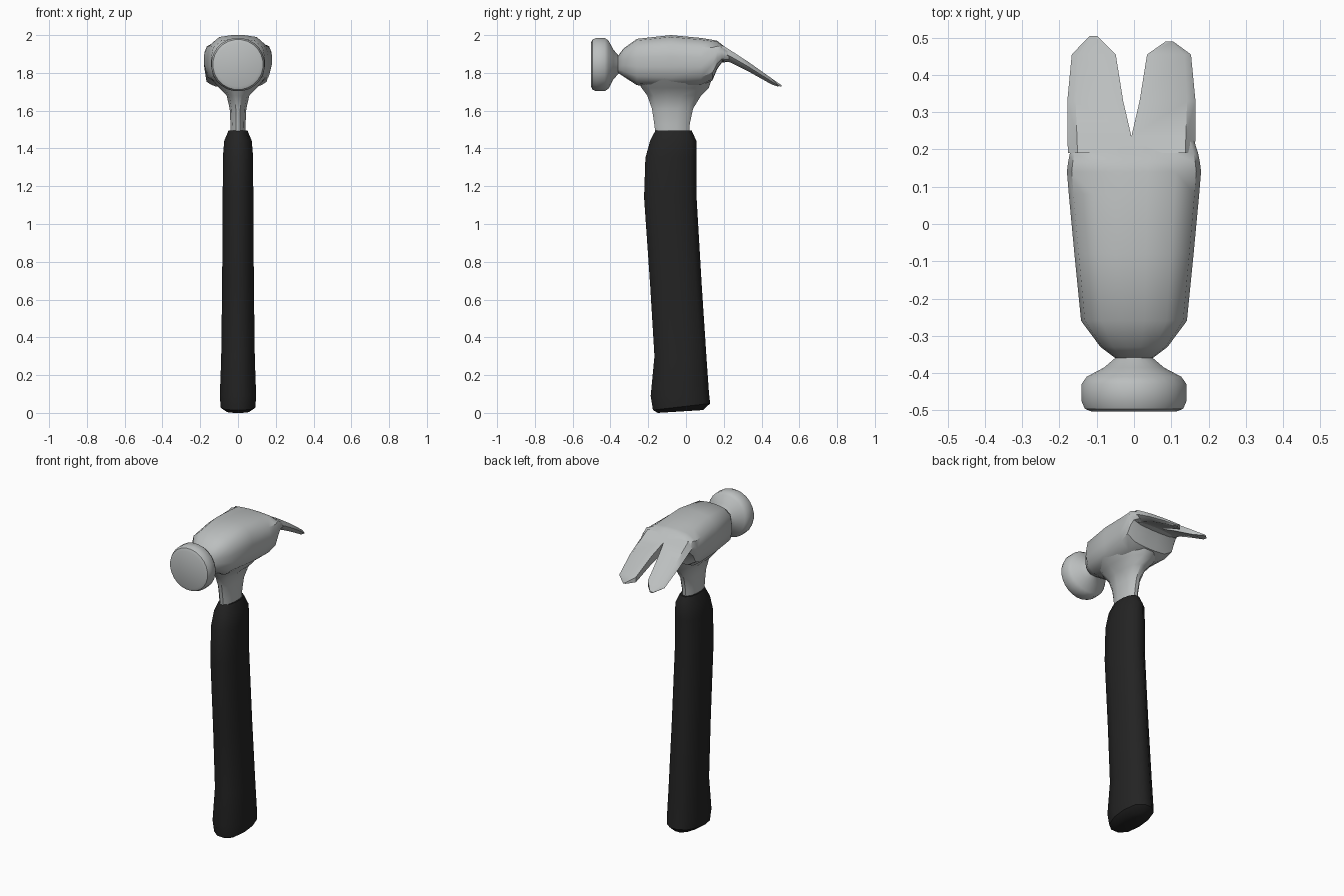
import bpy, bmesh, math
from mathutils import Vector

if "Cube" in bpy.data.objects:
    bpy.data.objects.remove(bpy.data.objects["Cube"])


def material(name, rgb):
    m = bpy.data.materials.new(name)
    m.diffuse_color = (*rgb, 1)
    m.use_nodes = True
    m.node_tree.nodes["Principled BSDF"].inputs["Base Color"].default_value = m.diffuse_color
    return m


STEEL = material("grey steel", (0.50, 0.52, 0.52))
RUBBER = material("black rubber", (0.017, 0.017, 0.017))


def loft(name, rings, mat, angle=40):
    """Skin a list of equal-length point rings and cap both ends."""
    bm = bmesh.new()
    vs = [[bm.verts.new(p) for p in r] for r in rings]
    n = len(rings[0])
    for a, b in zip(vs, vs[1:]):
        for i in range(n):
            j = (i + 1) % n
            bm.faces.new((a[i], a[j], b[j], b[i]))
    bm.faces.new(vs[0][::-1])
    bm.faces.new(vs[-1])
    bmesh.ops.recalc_face_normals(bm, faces=bm.faces)
    me = bpy.data.meshes.new(name)
    bm.to_mesh(me)
    bm.free()
    me.materials.append(mat)
    ob = bpy.data.objects.new(name, me)
    bpy.context.collection.objects.link(ob)
    bpy.ops.object.select_all(action='DESELECT')
    ob.select_set(True)
    bpy.context.view_layer.objects.active = ob
    bpy.ops.object.shade_smooth_by_angle(angle=math.radians(angle))
    return ob


def oval(n, power):
    """Unit rounded-rectangle section (superellipse)."""
    pts = []
    for i in range(n):
        t = 2 * math.pi * (i + 0.5) / n
        c, s = math.cos(t), math.sin(t)
        k = (abs(c) ** power + abs(s) ** power) ** (-1 / power)
        pts.append((c * k, s * k))
    m = max(abs(p[0]) for p in pts)
    return [(a / m, b / m) for a, b in pts]


def upright(rows, sec):
    # rows: z at front, z at back, y front, y back, half width
    return [[Vector((a * hx, (y0 + y1) / 2 + b * (y1 - y0) / 2,
                     (z0 + z1) / 2 + b * (z1 - z0) / 2)) for a, b in sec]
            for z0, z1, y0, y1, hx in rows]


def lengthwise(rows, sec):
    # rows: y, z bottom, z top, half width
    return [[Vector((a * hx, y, (z0 + z1) / 2 + b * (z1 - z0) / 2))
             for a, b in sec] for y, z0, z1, hx in rows]


# Curved rubber grip
loft("grip", upright([
    (0.0, 0.015, -0.15, 0.09, 0.06),
    (0.015, 0.05, -0.175, 0.128, 0.092),
    (0.09, 0.10, -0.187, 0.122, 0.096),
    (0.30, 0.27, -0.167, 0.110, 0.089),
    (0.68, 0.68, -0.190, 0.083, 0.084),
    (1.14, 1.14, -0.222, 0.056, 0.081),
    (1.35, 1.36, -0.215, 0.055, 0.080),
    (1.44, 1.44, -0.190, 0.055, 0.073),
    (1.495, 1.495, -0.162, 0.030, 0.050)], oval(12, 2.5)), RUBBER)

# Flared steel neck
loft("neck", upright([
    (1.45, 1.45, -0.158, 0.015, 0.042),
    (1.53, 1.53, -0.168, 0.020, 0.040),
    (1.61, 1.61, -0.180, 0.037, 0.044),
    (1.68, 1.68, -0.205, 0.080, 0.060),
    (1.72, 1.72, -0.235, 0.120, 0.100),
    (1.77, 1.77, -0.260, 0.138, 0.140)], oval(12, 2.5)), STEEL)

# Head body, tapering back to the root of the claws
loft("head", lengthwise([
    (-0.36, 1.80, 1.89, 0.05),
    (-0.33, 1.78, 1.93, 0.09),
    (-0.26, 1.735, 1.98, 0.142),
    (-0.08, 1.72, 2.00, 0.160),
    (0.08, 1.73, 1.985, 0.175),
    (0.14, 1.76, 1.975, 0.180),
    (0.165, 1.82, 1.970, 0.177),
    (0.19, 1.855, 1.950, 0.172),
    (0.228, 1.858, 1.922, 0.160)], oval(16, 3.2)), STEEL)

# Round striking face with narrow throat
disc = oval(24, 2)
loft("striking_face", lengthwise(
    [(y, 1.844 - r, 1.844 + r, r) for y, r in (
        (-0.503, 0.115), (-0.496, 0.132), (-0.475, 0.141), (-0.43, 0.141),
        (-0.41, 0.127), (-0.385, 0.08), (-0.355, 0.045))], disc), STEEL)

# Two curved claws separated by a V notch
for side, label, tip in ((-1, "left", 0.505), (1, "right", 0.49)):
    rings = []
    for y, xi, xo, zb, zt in (
            (0.19, 0.0, 0.170, 1.865, 1.948),
            (0.235, 0.0, 0.172, 1.855, 1.920),
            (0.33, 0.022, 0.172, 1.808, 1.858),
            (0.455, 0.042, 0.160, 1.738, 1.770),
            (tip, 0.092, 0.112, 1.727, 1.735)):
        mid = (zb + zt) / 2
        rings.append([Vector((side * x - 0.007, y, z)) for x, z in (
            (xi, zb), (xi, zt), (xo * 0.85 + xi * 0.15, zt),
            (xo, mid), (xo * 0.8 + xi * 0.2, zb))])
    loft(label + "_claw", rings, STEEL)
